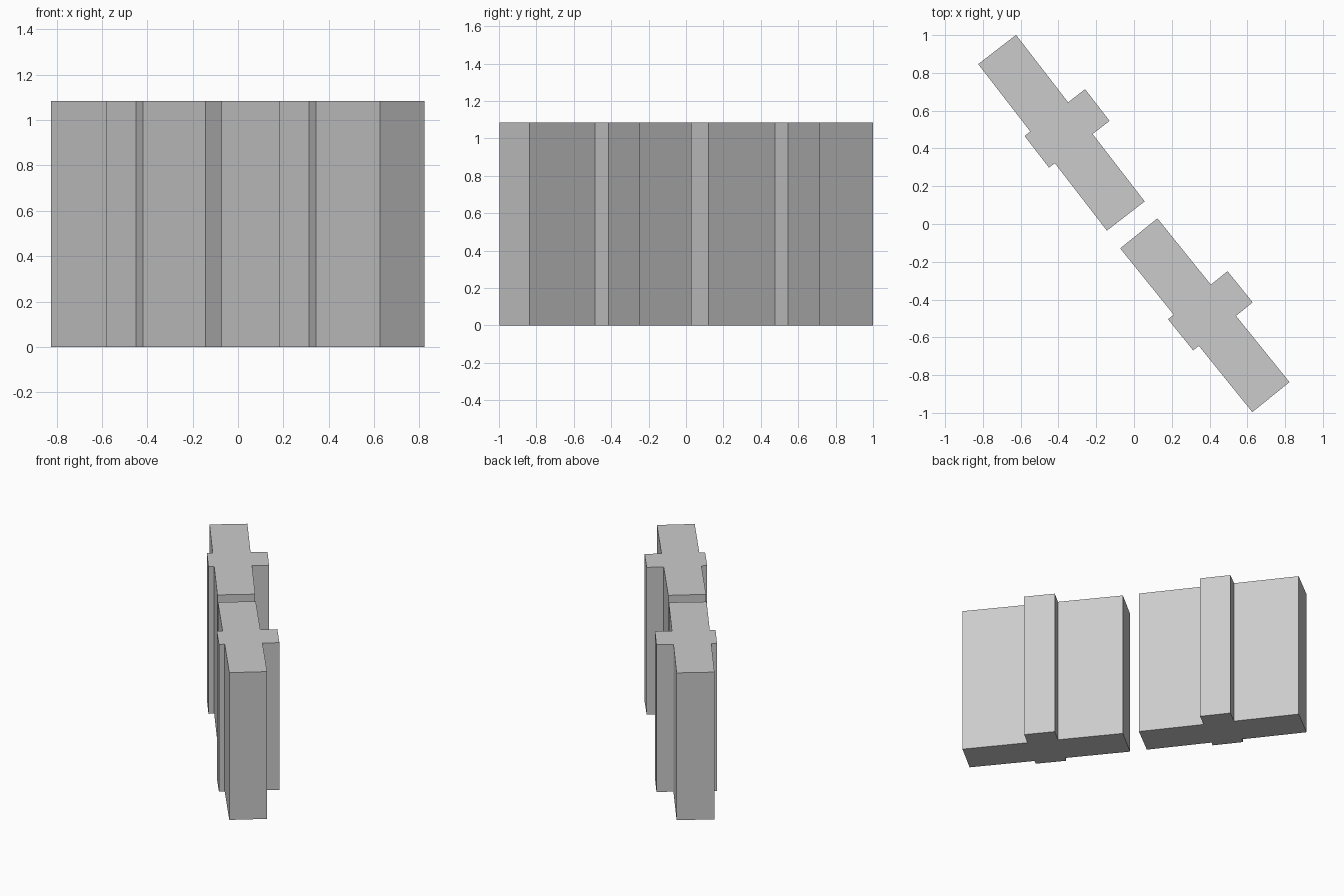
import bpy, bmesh
from math import radians
from mathutils import Matrix

if "Cube" in bpy.data.objects:
    bpy.data.objects.remove(bpy.data.objects["Cube"])

HEIGHT = 1.085
HALF_LEN, HALF_WIDTH = 0.557, 0.1265   # wall slab
RIB_HALF = 0.106                       # half length of the central rib
RIB_BACK, RIB_FRONT = 0.24, 0.165      # rib reach on each side


def wall_panel(name, x, y, angle):
    """Upright slab with a full-height rib on both faces, from one plan profile."""
    profile = [
        (-HALF_LEN, -HALF_WIDTH), (-RIB_HALF, -HALF_WIDTH),
        (-RIB_HALF, -RIB_FRONT), (RIB_HALF, -RIB_FRONT),
        (RIB_HALF, -HALF_WIDTH), (HALF_LEN, -HALF_WIDTH),
        (HALF_LEN, HALF_WIDTH), (RIB_HALF, HALF_WIDTH),
        (RIB_HALF, RIB_BACK), (-RIB_HALF, RIB_BACK),
        (-RIB_HALF, HALF_WIDTH), (-HALF_LEN, HALF_WIDTH),
    ]
    bm = bmesh.new()
    base = bm.faces.new([bm.verts.new((px, py, 0)) for px, py in profile])
    top = bmesh.ops.extrude_face_region(bm, geom=[base])["geom"]
    bmesh.ops.translate(bm, vec=(0, 0, HEIGHT),
                        verts=[v for v in top if isinstance(v, bmesh.types.BMVert)])
    bmesh.ops.recalc_face_normals(bm, faces=bm.faces)
    mesh = bpy.data.meshes.new(name)
    bm.to_mesh(mesh)
    bm.free()
    obj = bpy.data.objects.new(name, mesh)
    obj.matrix_world = Matrix.Translation((x, y, 0)) @ Matrix.Rotation(radians(angle), 4, 'Z')
    bpy.context.collection.objects.link(obj)


# Two panels end to end, the second turned very slightly
wall_panel("back_wall_panel", -0.384, 0.483, -52.3)
wall_panel("front_wall_panel", 0.375, -0.483, -51.1)
